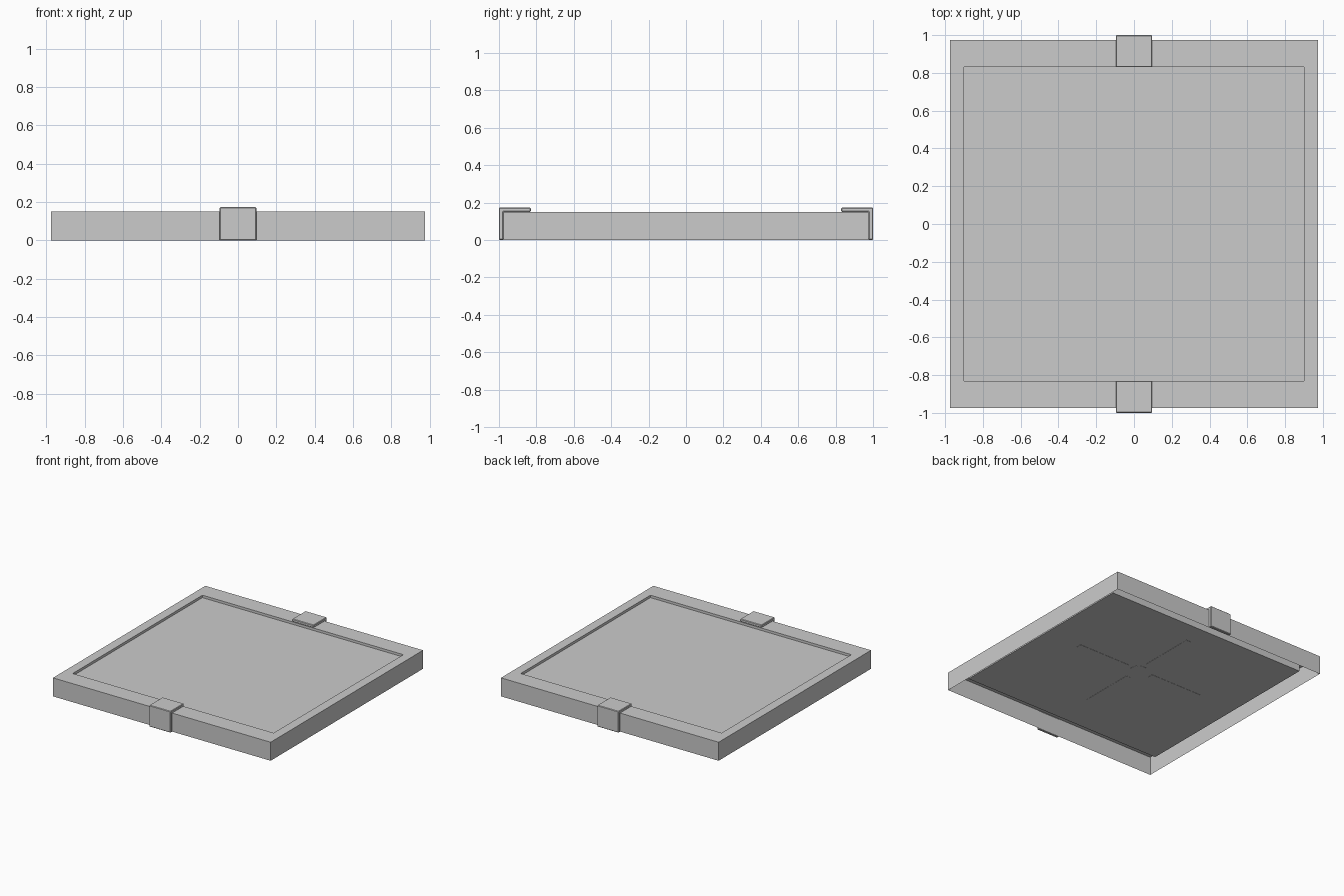
import bpy, bmesh
from math import pi
from mathutils import Matrix, Vector

if "Cube" in bpy.data.objects:
    bpy.data.objects.remove(bpy.data.objects["Cube"])


def finish(name, bm):
    bmesh.ops.recalc_face_normals(bm, faces=bm.faces)
    mesh = bpy.data.meshes.new(name)
    bm.to_mesh(mesh)
    bm.free()
    ob = bpy.data.objects.new(name, mesh)
    bpy.context.collection.objects.link(ob)
    return ob


def box(bm, centre, size):
    bmesh.ops.create_cube(bm, size=1, matrix=Matrix.Translation(Vector(centre))
                          @ Matrix.Diagonal((*size, 1)))


# Hollow frame: skirt, top border and recess lip, open underneath
bm = bmesh.new()
loops = []
for hx, hy, z in [(.975, .975, 0), (.975, .975, .15), (.9, .83, .15), (.9, .83, .13)]:
    loops.append([bm.verts.new((sx * hx, sy * hy, z))
                  for sx, sy in [(-1, -1), (1, -1), (1, 1), (-1, 1)]])
for a, b in zip(loops, loops[1:]):
    for i in range(4):
        j = (i + 1) % 4
        bm.faces.new((a[i], a[j], b[j], b[i]))
finish("frame", bm)

# Thick panel set slightly below the frame border
bm = bmesh.new()
box(bm, (0, 0, .095), (1.8, 1.66, .07))
finish("panel", bm)

# Central hub and four slim ribs, almost flush with the panel underside
cx, cy, z = .015, .07, .0605
bm = bmesh.new()
bmesh.ops.create_cone(bm, cap_ends=True, segments=24, radius1=.07, radius2=.07,
                      depth=.004, matrix=Matrix.Translation((cx, cy, z)))
finish("underside_hub", bm)
for i in range(4):
    bm = bmesh.new()
    box(bm, (.345, 0, 0), (.46, .04, .004))
    bm.transform(Matrix.Translation((cx, cy, z)) @ Matrix.Rotation(i * pi / 2, 4, 'Z'))
    finish(f"underside_rib_{i + 1}", bm)

# L-shaped clips folded over the front and back edges
profile = [(.976, 0), (1, 0), (1, .173), (.83, .173), (.83, .15), (.976, .15)]
for name, s in [("front_clip", -1), ("back_clip", 1)]:
    bm = bmesh.new()
    face = bm.faces.new([bm.verts.new((-.096, s * y, h)) for y, h in profile])
    ext = bmesh.ops.extrude_face_region(bm, geom=[face])
    bmesh.ops.translate(bm, vec=(.192, 0, 0),
                        verts=[v for v in ext["geom"] if isinstance(v, bmesh.types.BMVert)])
    clip = finish(name, bm)
    bevel = clip.modifiers.new("soft_edges", 'BEVEL')
    bevel.width = .004
    bevel.segments = 1
